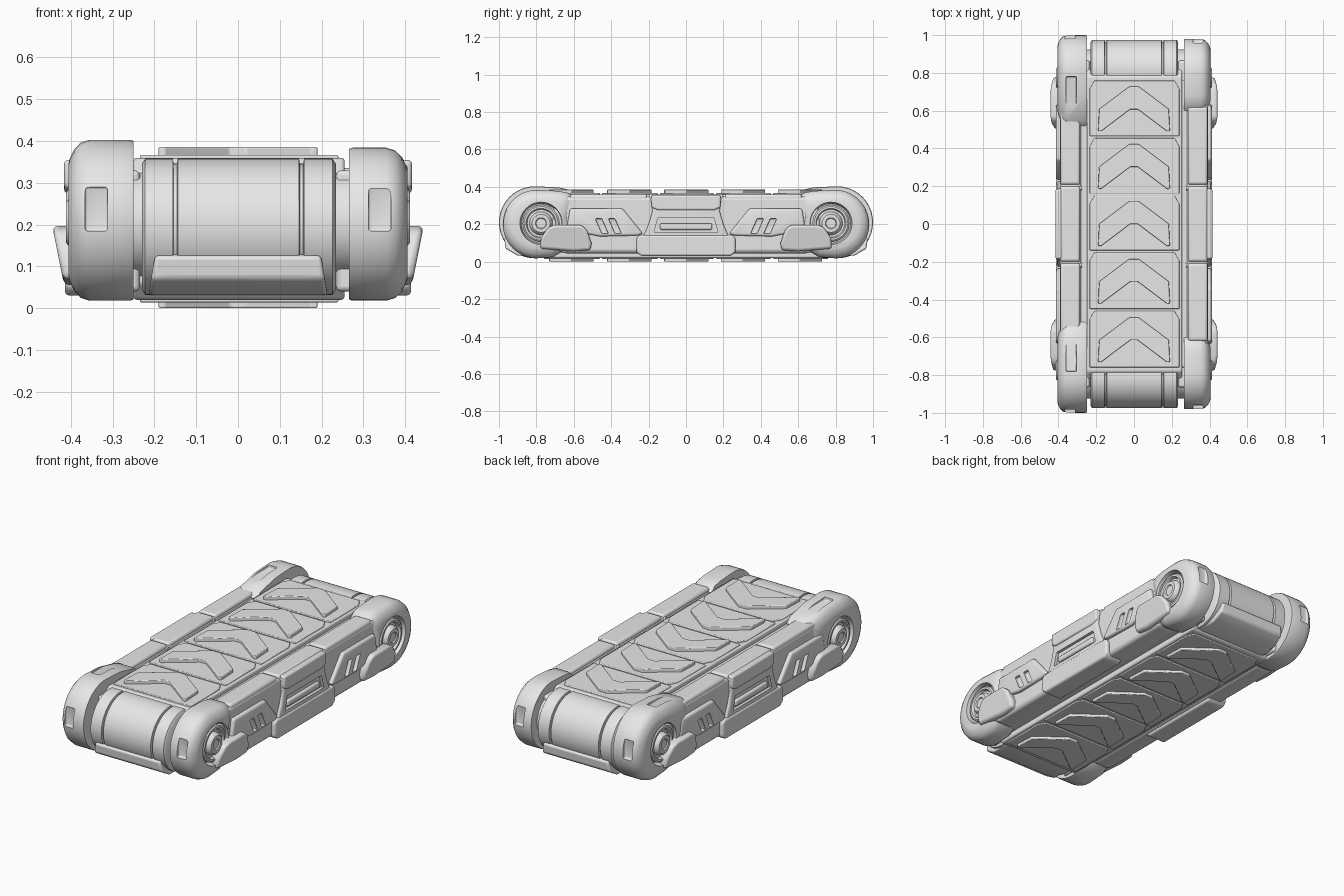
import bpy, bmesh, math

if "Cube" in bpy.data.objects:
    bpy.data.objects.remove(bpy.data.objects["Cube"])

grey = bpy.data.materials.new("light grey")
grey.diffuse_color = (0.8, 0.8, 0.8, 1)
grey.use_nodes = True
grey.node_tree.nodes["Principled BSDF"].inputs["Base Color"].default_value = grey.diffuse_color


def make(name, rings, bevel=0.0, closed_ends=True):
    """Skin a list of equal-length point rings into a solid."""
    bm = bmesh.new()
    vs = [[bm.verts.new(p) for p in r] for r in rings]
    n = len(rings[0])
    for a, b in zip(vs, vs[1:]):
        for i in range(n):
            bm.faces.new((a[i], a[(i + 1) % n], b[(i + 1) % n], b[i]))
    if closed_ends:
        bm.faces.new(vs[0])
        bm.faces.new(vs[-1])
    bmesh.ops.recalc_face_normals(bm, faces=bm.faces[:])
    me = bpy.data.meshes.new(name)
    bm.to_mesh(me)
    bm.free()
    me.materials.append(grey)
    ob = bpy.data.objects.new(name, me)
    bpy.context.collection.objects.link(ob)
    if bevel:
        m = ob.modifiers.new("bevel", 'BEVEL')
        m.width, m.segments, m.limit_method = bevel, 3, 'ANGLE'
        m.angle_limit = math.radians(32)
    return ob


def along_x(name, pts, x0, x1, bevel=0.0, lean=0.0):
    """Extrude a (y, z) profile along x; lean shifts the far side with height."""
    return make(name, [[(x0, y, z) for y, z in pts],
                       [(x1 - lean * (0.2 - z), y, z) for y, z in pts]], bevel)


def along_z(name, pts, z0, z1, bevel=0.0, shrink=0.0):
    """Extrude an (x, y) profile along z."""
    return make(name, [[(x, y, z0) for x, y in pts],
                       [(x, y, z1) for x, y in pts]], bevel)


def box(name, x0, x1, y0, y1, z0, z1, bevel=0.0):
    return along_z(name, [(x0, y0), (x1, y0), (x1, y1), (x0, y1)], z0, z1, bevel)


def lathe(name, profile, y, z, bevel=0.0, n=40):
    """Turn (x, radius) pairs about an x-parallel axis."""
    ang = [2 * math.pi * i / n for i in range(n)]
    return make(name, [[(x, y + r * math.cos(a), z + r * math.sin(a)) for a in ang]
                       for x, r in profile], bevel)


def cut(ob, cutters):
    """Subtract cutters, then bake the result and remove them."""
    for c in cutters:
        c.hide_render = True
        m = ob.modifiers.new("cut", 'BOOLEAN')
        m.operation, m.object, m.solver = 'DIFFERENCE', c, 'EXACT'
    dg = bpy.context.evaluated_depsgraph_get()
    me = bpy.data.meshes.new_from_object(ob.evaluated_get(dg))
    ob.modifiers.clear()
    ob.data = me
    for c in cutters:
        bpy.data.objects.remove(c)


# central body
body = [(-0.82, 0.06), (-0.78, 0.02), (0.78, 0.02), (0.82, 0.06),
        (0.82, 0.325), (0.78, 0.36), (-0.78, 0.36), (-0.82, 0.325)]
along_x("belt_body", body, -0.25, 0.255, 0.008)
box("inner_chassis", -0.3, 0.3, -0.76, 0.76, 0.05, 0.335, 0.01)

# belt panels and raised chevrons, on both faces
joints = [-0.765, -0.455, -0.145, 0.155, 0.46, 0.765]
for side, z0, z1, z2 in (("top", 0.355, 0.367, 0.386), ("bottom", 0.025, 0.014, 0.0)):
    for i, (a, b) in enumerate(zip(joints, joints[1:])):
        c = (a + b) / 2
        panel = [(-0.235, a + .006), (0.24, a + .006), (0.24, b - .05),
                 (0.215, b - .006), (-0.21, b - .006), (-0.235, b - .05)]
        along_z(f"belt_panel_{side}_{i}", panel, z0, z1, 0.004)
        half = [(0.025, c + .115), (0.185, c - .005), (0.19, c - .12), (0.175, c - .122),
                (0.02, c - .005)]
        chev = half + [(-x, y) for x, y in reversed(half)]
        along_z(f"chevron_{side}_{i}", chev, z0, z2, 0.004)

for e in (-1, 1):
    end = "front" if e < 0 else "back"
    # end roller with two grooves
    R = 0.163
    roller = [(-0.23, R - .012), (-0.222, R)]
    for g in (-0.15, 0.152):
        roller += [(g - .006, R), (g - .004, R - .012), (g + .004, R - .012), (g + .006, R)]
    roller += [(0.226, R), (0.234, R - .012)]
    lathe(f"{end}_roller", roller, e * 0.812, 0.195, n=48)
    lathe(f"{end}_axle", [(-0.34, 0.125), (0.34, 0.125)], e * 0.80, 0.2)
    # bumper under the roller
    prof = [(0.76, 0.03), (0.90, 0.032), (0.965, 0.07), (0.972, 0.125), (0.93, 0.13), (0.76, 0.13)]
    make(f"{end}_bumper", [[(x * (1 - 0.8 * max(0, z - .03)) if abs(x) > .2 else x, e * y, z)
                            for y, z in prof] for x in (-0.215, -0.15, 0.15, 0.215)], 0.01)
    # brackets joining the body to the end housings
    for s in (-1, 1):
        box(f"{end}_bracket_{s}", *sorted((s * 0.235, s * 0.29)),
            *sorted((e * 0.7, e * 0.865)), 0.04, 0.33, 0.012)

for s in (-1, 1):
    side = "left" if s < 0 else "right"
    # side rail and its stepped top covers
    rail = [(-0.74, 0.1), (-0.66, 0.045), (0.66, 0.045), (0.74, 0.1),
            (0.7, 0.33), (0.66, 0.35), (-0.66, 0.35), (-0.7, 0.33)]
    along_x(f"{side}_rail", rail, s * 0.28, s * 0.392, 0.02)
    for i, (a, b) in enumerate(((-0.62, -0.208), (-0.2, 0.2), (0.208, 0.62))):
        box(f"{side}_rail_cover_{i}", *sorted((s * 0.285, s * 0.39)), a, b, 0.28, 0.36, 0.014)
        lathe(f"{side}_rail_rib_{i}", [(s * 0.275, 0.012), (s * 0.29, 0.012)], b - .01, 0.335, n=12)

    # middle side plate with a long recess and grip bar
    mid = [(-0.23, 0.13), (0.23, 0.13), (0.2, 0.2), (0.18, 0.27), (0.19, 0.345),
           (-0.19, 0.345), (-0.18, 0.27), (-0.2, 0.2)]
    plate = along_x(f"{side}_middle_plate", mid, s * 0.36, s * 0.408, 0.01)
    slot = [(-0.17, 0.16), (0.17, 0.16), (0.15, 0.235), (-0.15, 0.235)]
    cut(plate, [along_x("slot_cutter", slot, s * 0.392, s * 0.44)])
    box(f"{side}_grip_bar", *sorted((s * 0.38, s * 0.408)), -0.14, 0.14, 0.17, 0.205, 0.01)
    top = [(-0.185, 0.29), (-0.15, 0.275), (0.15, 0.275), (0.185, 0.29), (0.185, 0.355),
           (-0.185, 0.355)]
    along_x(f"{side}_upper_plate", top, s * 0.36, s * 0.416, 0.01)
    # lower skirt
    skirt = [(-0.265, 0.05), (-0.24, 0.03), (0.24, 0.03), (0.265, 0.05), (0.265, 0.125),
             (0.25, 0.142), (-0.25, 0.142), (-0.265, 0.125)]
    along_x(f"{side}_skirt", skirt, s * 0.3, s * 0.414, 0.014)

    for e in (-1, 1):
        tag = f"{side}_{'front' if e < 0 else 'back'}"
        # angled side plate with two slanted vents
        pts = [(0.23, 0.15), (0.26, 0.14), (0.46, 0.135), (0.64, 0.17), (0.62, 0.285), (0.34, 0.285)]
        plate = along_x(f"{tag}_vent_plate", [(e * y, z) for y, z in pts], s * 0.36, s * 0.412, 0.012)
        vents = []
        for y in (0.345, 0.415):
            v = [(y, 0.15), (y + .035, 0.15), (y + .07, 0.23), (y + .035, 0.23)]
            vents.append(along_x("vent_cutter", [(e * a, z) for a, z in v], s * 0.395, s * 0.44, 0.005))
        cut(plate, vents)

        # rounded end housing, larger on the left
        big = s < 0
        ymax, ztop, yin, x_in = (1.0, 0.403, 0.52, 0.25) if big else (0.98, 0.384, 0.60, 0.266)
        r = (ztop - 0.018) / 2
        cy, cz = ymax - r, ztop - r
        arc = [(cy + r * math.cos(a), cz + r * math.sin(a))
               for a in (math.radians(-90 + 180 * i / 20) for i in range(21))]
        tail = [(0.68, ztop - .006), (yin + .03, 0.368), (yin, 0.34), (yin + .02, 0.25),
                (0.60, 0.12), (0.65, 0.06), (0.71, 0.025)]
        rings = []
        for x, k in ((x_in, .985), (x_in + .008, 1), (0.355, 1), (0.376, .965),
                     (0.392, .88), (0.402, .77), (0.406, .70)):
            rings.append([(s * x, e * (cy + (y - cy) * k), cz + (z - cz) * k)
                          for y, z in arc + tail])
        housing = make(f"{tag}_housing", rings)
        hub_y, hub_z = e * 0.775, 0.205
        cutters = [lathe("hub_cutter", [(s * 0.365, 0.105), (s * 0.43, 0.118)], hub_y, hub_z),
                   box("end_cutter", *sorted((s * 0.312, s * 0.366)),
                       *sorted((e * (ymax - .022), e * 1.1)), 0.185, 0.29, 0.006)]
        if big:
            cutters.append(box("top_cutter", -0.36, -0.305, *sorted((e * 0.62, e * 0.78)),
                               0.385, 0.45, 0.005))
        cut(housing, cutters)

        # stepped wheel hub
        lathe(f"{tag}_hub", [(s * x, q) for x, q in (
            (0.35, 0.098), (0.395, 0.098), (0.401, 0.09), (0.401, 0.08), (0.385, 0.074),
            (0.385, 0.062), (0.405, 0.056), (0.412, 0.048), (0.412, 0.03), (0.406, 0.026),
            (0.406, 0.004))], hub_y, hub_z)

        # shield over the lower part of the wheel
        pts = [(0.78, 0.07), (0.775, 0.13), (0.735, 0.185), (0.70, 0.197), (0.56, 0.197),
               (0.53, 0.17), (0.505, 0.1), (0.51, 0.062), (0.6, 0.055)]
        along_x(f"{tag}_shield", [(e * y, z) for y, z in pts], s * 0.37, s * 0.445, 0.014, s * 0.2)

# smooth shading with sharp edges kept
bpy.ops.object.select_all(action='DESELECT')
for ob in bpy.context.scene.objects:
    ob.select_set(True)
    bpy.context.view_layer.objects.active = ob
bpy.ops.object.shade_smooth_by_angle(angle=math.radians(35))
